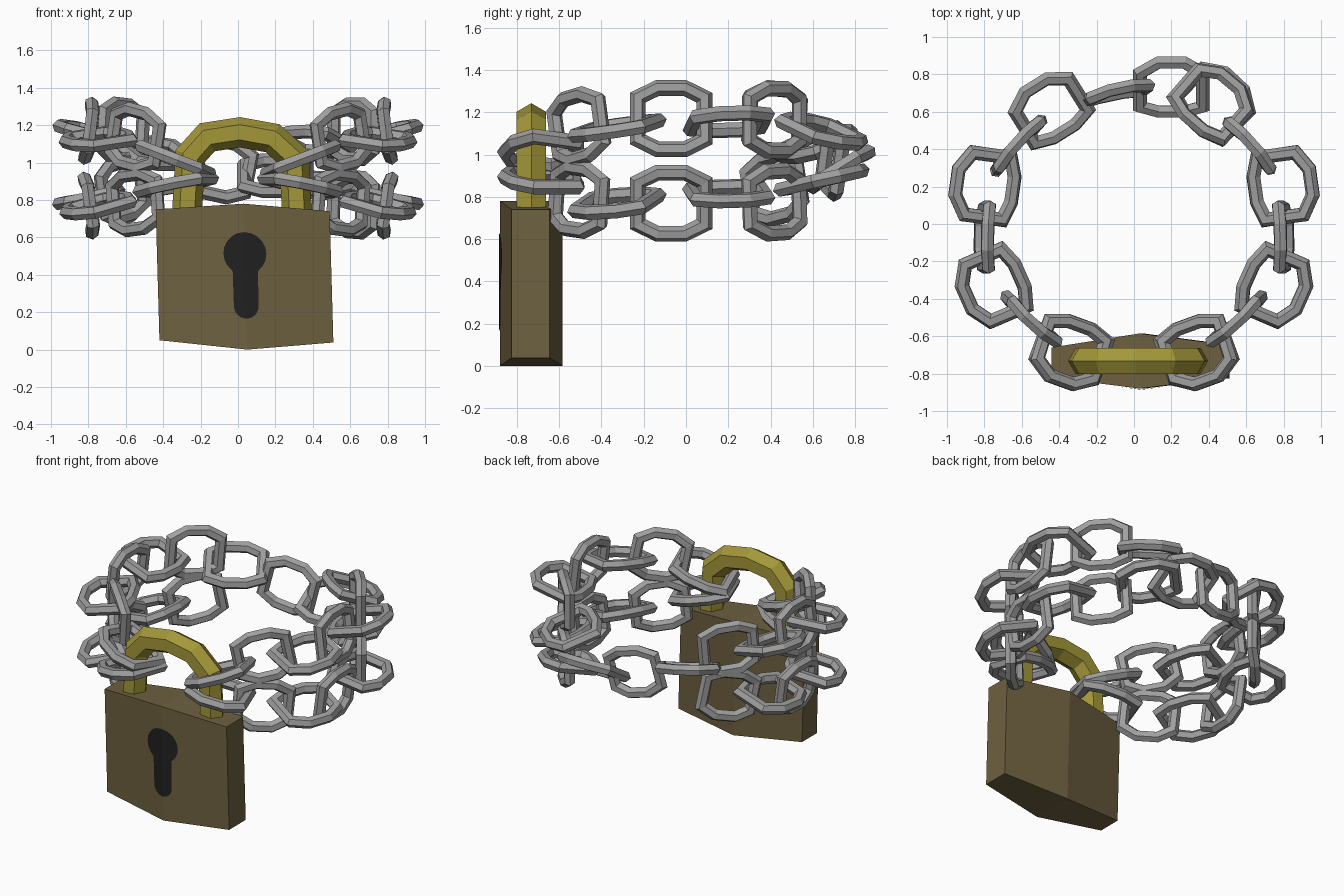
import bpy, bmesh, math
from mathutils import Vector

if "Cube" in bpy.data.objects:
    bpy.data.objects.remove(bpy.data.objects["Cube"])

def material(name, rgb):
    m = bpy.data.materials.new(name)
    m.diffuse_color = (*rgb, 1)
    m.use_nodes = True
    m.node_tree.nodes["Principled BSDF"].inputs["Base Color"].default_value = m.diffuse_color
    return m

STEEL = material("steel grey", (0.35, 0.35, 0.35))
BRASS = material("yellow brass", (0.37, 0.31, 0.04))
BRONZE = material("dull bronze", (0.155, 0.119, 0.051))
BLACK = material("keyhole black", (0.015, 0.015, 0.016))
UP = Vector((0, 0, 1))

def make(name, verts, faces, mat, fix=True):
    me = bpy.data.meshes.new(name)
    me.from_pydata([tuple(v) for v in verts], [], faces)
    if fix:
        bm = bmesh.new()
        bm.from_mesh(me)
        bmesh.ops.recalc_face_normals(bm, faces=bm.faces)
        bm.to_mesh(me)
        bm.free()
    me.materials.append(mat)
    ob = bpy.data.objects.new(name, me)
    bpy.context.collection.objects.link(ob)
    return ob

def bar(name, path, normal, radius, mat, closed):
    """Hexagonal bar swept along a path lying across the given normal."""
    n, verts, faces = len(path), [], []
    for i, p in enumerate(path):
        a = path[i - 1] if closed or i > 0 else p
        b = path[(i + 1) % n] if closed or i < n - 1 else p
        d0 = (p - a).normalized() if a != p else (b - p).normalized()
        d1 = (b - p).normalized() if b != p else d0
        side = (d0 + d1).normalized().cross(normal).normalized()
        miter = 1 / max(0.6, math.sqrt((1 + d0.dot(d1)) / 2))
        for k in range(6):
            t = math.tau * k / 6
            verts.append(p + radius * (side * math.cos(t) * miter + normal * math.sin(t)))
    for i in range(n if closed else n - 1):
        j = (i + 1) % n
        for k in range(6):
            m = (k + 1) % 6
            faces.append((i * 6 + k, i * 6 + m, j * 6 + m, j * 6 + k))
    if not closed:
        faces += [tuple(range(6)), tuple(range(n * 6 - 6, n * 6))]
    return make(name, verts, faces, mat)

# Padlock body: six-sided plan with pointed front, back, top and bottom
plan = [(-0.43, -0.82), (0.04, -0.88), (0.5, -0.825),
        (0.5, -0.645), (0.04, -0.585), (-0.43, -0.66)]
low, high = (0.05, 0.0, 0.038), (0.75, 0.78, 0.74)
col = (0, 1, 2, 2, 1, 0)
body = [(x + 0.01, y, low[c]) for (x, y), c in zip(plan, col)]
body += [(x - 0.01, y, high[c]) for (x, y), c in zip(plan, col)]
faces = [(i, (i + 1) % 6, (i + 1) % 6 + 6, i + 6) for i in range(6)]
for o in (0, 6):
    faces += [(o, o + 1, o + 4, o + 5), (o + 1, o + 2, o + 3, o + 4)]
make("padlock_body", body, faces, BRONZE)

# Keyhole: strips of one thin sheet following the creased front
half = [(0.115 * math.sin(a), 0.513 + 0.115 * math.cos(a))
        for a in [math.radians(18 * i) for i in range(9)]]
half += [(0.066 * math.cos(a), 0.232 - 0.066 * math.sin(a))
         for a in [math.radians(15 * i) for i in range(7)]]
verts, faces = [], []
for x, z in half:
    mid = 0.05 - 0.0256 * z
    verts += [(mid + s * x, -0.885 + 0.126 * x, z) for s in (-1, 0, 1)]
    verts[-2] = (mid, -0.885, z)
for i in range(len(half) - 1):
    for k in (0, 1):
        a = i * 3 + k
        faces.append((a, a + 3, a + 4, a + 1))
make("keyhole", verts, faces, BLACK, fix=False)

# Shackle
arch = [(-0.28, 0.6), (-0.255, 1.035), (-0.165, 1.135), (0.01, 1.162),
        (0.185, 1.13), (0.3, 1.025), (0.322, 0.6)]
bar("shackle", [Vector((x, -0.732, z)) for x, z in arch], Vector((0, 1, 0)), 0.08, BRASS, False)

# Chain links: blunt ends, long sides swelling towards the middle
HALF = [(0.158, 0.1), (0.065, 0.146), (-0.065, 0.146), (-0.158, 0.1)]
OUTLINE = HALF + [(-x, -w) for x, w in HALF]

def link(name, centre, heading, roll, rise=0.0):
    """Link bent around the ring; roll 0 lies flat, roll 90 stands upright."""
    c = Vector(centre)
    h = math.radians(heading)
    t = Vector((math.cos(h), math.sin(h), rise)).normalized()
    out = t.cross(UP).normalized()
    if out.dot(Vector((c.x, c.y, 0))) < 0:
        out = -out
    up = t.cross(out)
    if up.z < 0:
        up = -up
    r = math.radians(roll)
    w = out * math.cos(r) + up * math.sin(r)
    stretch = 1.06 if abs(roll) < 45 else 1.0
    path = [c + t * x * stretch + w * y * stretch - out * (x * x * 0.7) for x, y in OUTLINE]
    bar(name, path, t.cross(w).normalized(), 0.037, STEEL, True)

# x, y, heading, upper z / roll / rise, lower z / roll / rise
STRAND = [
    (0.34, -0.69, 20, 1.015, 8, 0.36, 0.88, 0, -0.2),
    (0.56, -0.52, 42, 1.13, 90, 0.2, 0.79, 90, -0.1),
    (0.755, -0.335, 66, 1.125, -8, 0.12, 0.77, -15, 0.05),
    (0.805, -0.07, 91, 1.17, 97, 0.0, 0.77, 82, 0.0),
    (0.8, 0.205, 98, 1.155, 15, 0.03, 0.815, -12, 0.03),
    (0.63, 0.43, 132, 1.165, 90, 0.0, 0.775, 90, 0.05),
]
for side, s in (("right", 1), ("left", -1)):
    for i, (x, y, hd, zu, ru, su, zl, rl, sl) in enumerate(STRAND):
        heading = hd if s > 0 else 180 - hd
        if s < 0 and i == 5:    # left strands draw together towards the back
            su, zl, sl = -0.08, 0.85, 0.2
        link(f"upper_{side}_link_{i + 1}", (s * x, y, zu), heading, ru, su)
        link(f"lower_{side}_link_{i + 1}", (s * x, y, zl), heading, rl, sl)

# Links that join the two strands at the back
link("back_right_upper_link", (0.42, 0.655, 1.11), 140, -20, -0.05)
link("back_right_lower_link", (0.43, 0.655, 0.88), 137, 10, 0.15)
link("back_joining_link", (0.2, 0.735, 0.93), 0, 32)
link("back_upright_link", (-0.1, 0.71, 0.97), 12, 85, -0.22)
link("back_left_link", (-0.45, 0.62, 1.05), 32, 22)
